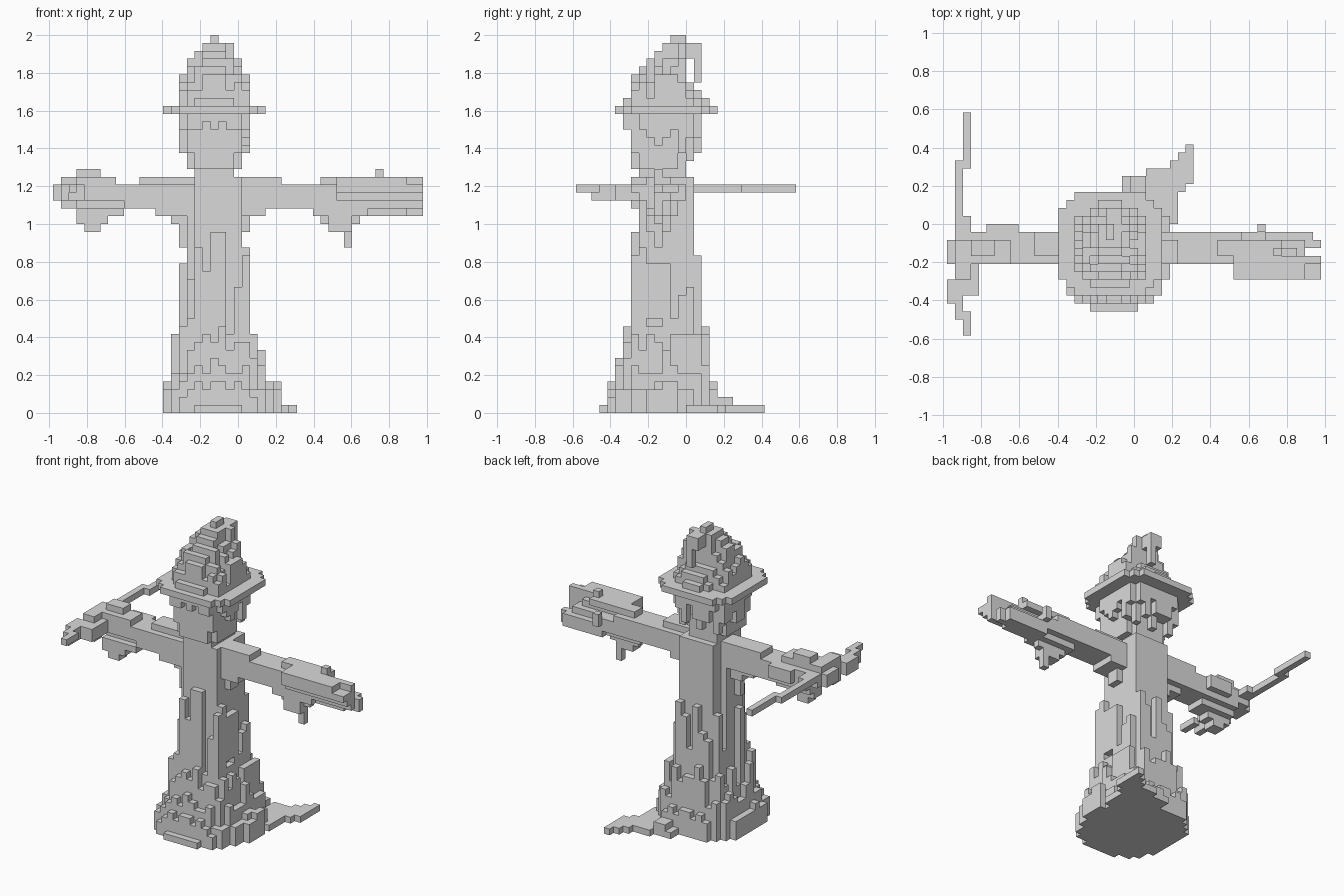
import bpy, bmesh, math, random
from mathutils import Vector

if "Cube" in bpy.data.objects:
    bpy.data.objects.remove(bpy.data.objects["Cube"])

random.seed(7)
S = 1 / 24                                   # block size
ORIGIN = Vector((-23.5 * S, -14 * S, 0))
grey = bpy.data.materials.new("stone_grey")
grey.diffuse_color = (0.7, 0.7, 0.7, 1)
grey.use_nodes = True
grey.node_tree.nodes["Principled BSDF"].inputs["Base Color"].default_value = grey.diffuse_color
parts = {}


def box(x0, x1, y0, y1, z0, z1, cut=0):
    """Blocks of a box; cut trims its vertical corners diagonally."""
    out = set()
    for x in range(x0, x1):
        for y in range(y0, y1):
            if min(x - x0, x1 - 1 - x) + min(y - y0, y1 - 1 - y) >= cut:
                out.update((x, y, z) for z in range(z0, z1))
    return out


def boxes(*rows):
    return set().union(*(box(*r) for r in rows))


# Robe: blocky columns that step down around a square trunk
robe = set()
steps = [30, 21, 11, 7, 4, 2, 1, 1, 1]
for x in range(14, 29):
    for y in range(3, 18):
        if (x - 20.5) ** 2 + (y - 10.3) ** 2 > 60:
            continue
        dx = max((18 - x) * 0.9, (x - 23) * 0.9, 0)
        dy = max(8 - y, (y - 14) * 1.2, 0)
        d = math.hypot(dx, dy)
        h = steps[min(8, round(d + 0.15 * (dx > 0 and dy > 0)))]
        if d > 0:
            h = max(1, round(h * random.uniform(0.45 if d < 2 else 0.7, 1.0)))
        if y == 3:
            h = 1
        robe |= box(x, x + 1, y, y + 1, 0, h)
robe |= boxes((17, 18, 9, 13, 14, 26), (24, 25, 9, 12, 12, 19), (16, 17, 10, 11, 0, 19),
              (20, 22, 7, 8, 0, 23), (20, 21, 15, 16, 0, 20), (18, 19, 15, 16, 0, 15),
              (25, 26, 9, 10, 0, 10), (26, 27, 11, 12, 0, 8), (20, 21, 5, 6, 0, 7),
              (15, 16, 9, 10, 0, 10), (21, 22, 16, 17, 0, 9))
parts["robe"] = robe

# Trailing hem of the robe
parts["robe_train"] = boxes((22, 25, 16, 20, 0, 1), (25, 28, 15, 21, 0, 1), (28, 29, 14, 22, 0, 1),
                            (29, 30, 18, 23, 0, 1), (30, 31, 19, 24, 0, 1), (23, 25, 18, 20, 1, 2))

# Neck, head and beard
parts["neck"] = box(18, 23, 8, 14, 30, 32)
parts["head"] = boxes((18, 23, 7, 14, 31, 33), (17, 24, 8, 13, 31, 33), (17, 24, 7, 14, 33, 38))

# Hair: locks of uneven length hanging below the brim
hair = set()
for y in range(8, 15):
    hair |= box(16, 17, y, y + 1, random.randint(33, 36), 38)
    hair |= box(24, 25, y, y + 1, random.randint(33, 36), 38)
for x in range(17, 24):
    hair |= box(x, x + 1, 14, 15, random.randint(32, 34), 38)
    hair |= box(x, x + 1, 15, 16, random.randint(32, 36), 38)
    hair |= box(x, x + 1, 6, 7, random.randint(36, 37), 38)
parts["hair"] = hair

# Hat: flat brim, ragged cone and drooping tip
parts["hat_brim"] = box(14, 27, 5, 18, 38, 39, 2)
cone = box(16, 25, 6, 17, 39, 40, 3)
side = [43, 45, 46, 47, 48, 47, 47, 45, 43]              # tops from left to right
depth = [40, 43, 44, 45, 46, 47, 48, 48, 42, 41]         # tops from front to back
for i, hx in enumerate(side):
    for j, hy in enumerate(depth):
        drop = math.hypot(48 - hx, 48 - hy)
        if abs(i - 4) > 1:
            drop += random.choice((0, 0, 1, 2))
        cone |= box(16 + i, 17 + i, 6 + j, 7 + j, 39, round(48 - drop))
cone |= boxes((16, 17, 10, 11, 39, 43), (24, 25, 11, 12, 39, 43), (20, 22, 7, 8, 39, 43))
parts["hat_cone"] = cone
parts["hat_tip"] = boxes((20, 22, 14, 16, 45, 47), (21, 22, 15, 16, 42, 47))

# Right-hand side arm
parts["arm_right"] = boxes(
    (24, 34, 9, 13, 26, 29), (24, 29, 9, 12, 29, 30), (24, 27, 9, 13, 25, 26),
    (24, 25, 10, 12, 23, 25), (29, 37, 9, 13, 26, 29))

# Right-hand side hand: slanted layers with ragged ends, and a hanging cuff
hand = boxes((34, 42, 10, 12, 29, 30), (41, 42, 10, 11, 29, 31), (33, 40, 9, 12, 25, 26),
             (39, 40, 13, 14, 27, 29), (36, 40, 12, 13, 26, 28))
for z, y0, y1 in ((25, 10, 13), (26, 9, 13), (27, 8, 12), (28, 7, 11), (29, 7, 10)):
    for y in range(y0, y1):
        hand |= box(39 if z == 25 else 36, random.randint(44, 47), y, y + 1, z, z + 1)
hand |= boxes((44, 47, 7, 8, 28, 29), (44, 47, 9, 10, 27, 30), (44, 47, 11, 12, 25, 27))
parts["hand_right"] = hand
parts["cuff_right"] = boxes((34, 39, 10, 11, 24, 25), (35, 38, 9, 11, 23, 25),
                            (37, 38, 10, 11, 21, 23))

# Left-hand side arm and hand
parts["arm_left"] = boxes(
    (9, 18, 9, 13, 26, 29), (11, 18, 10, 13, 29, 30), (13, 18, 9, 12, 25, 26),
    (15, 18, 10, 12, 24, 25), (16, 18, 10, 11, 21, 24))
parts["hand_left"] = boxes(
    (0, 9, 9, 12, 27, 29), (3, 9, 10, 13, 26, 29), (5, 9, 12, 14, 27, 29),
    (1, 8, 9, 12, 29, 30), (3, 6, 10, 12, 30, 31), (3, 9, 9, 12, 25, 26),
    (3, 7, 9, 11, 24, 25), (4, 6, 9, 11, 23, 24), (1, 3, 9, 13, 27, 29))

# Claw reaching forward and thin rod pointing back
parts["claw"] = boxes((2, 3, 0, 3, 28, 29), (1, 2, 2, 5, 27, 29), (0, 2, 4, 7, 27, 29),
                      (2, 4, 5, 9, 27, 29), (1, 3, 7, 9, 26, 30))
parts["rod"] = boxes((1, 3, 12, 15, 28, 29), (1, 2, 15, 22, 28, 29), (2, 3, 21, 28, 28, 29))

# Mesh only the outer block sides of each part
SIDES = {(1, 0, 0): ((1, 0, 0), (1, 1, 0), (1, 1, 1), (1, 0, 1)),
         (-1, 0, 0): ((0, 0, 0), (0, 0, 1), (0, 1, 1), (0, 1, 0)),
         (0, 1, 0): ((0, 1, 0), (0, 1, 1), (1, 1, 1), (1, 1, 0)),
         (0, -1, 0): ((0, 0, 0), (1, 0, 0), (1, 0, 1), (0, 0, 1)),
         (0, 0, 1): ((0, 0, 1), (1, 0, 1), (1, 1, 1), (0, 1, 1)),
         (0, 0, -1): ((0, 0, 0), (0, 1, 0), (1, 1, 0), (1, 0, 0))}
filled = set().union(*parts.values())
used = set()
for name, cells in parts.items():
    cells = cells - used
    used |= cells
    bm = bmesh.new()
    verts = {}
    for c in sorted(cells):
        for n, corners in SIDES.items():
            if tuple(a + b for a, b in zip(c, n)) in filled:
                continue
            face = []
            for q in corners:
                p = tuple(a + b for a, b in zip(c, q))
                if p not in verts:
                    verts[p] = bm.verts.new(ORIGIN + Vector(p) * S)
                face.append(verts[p])
            bm.faces.new(face)
    mesh = bpy.data.meshes.new(name)
    bm.to_mesh(mesh)
    bm.free()
    mesh.materials.append(grey)
    bpy.context.collection.objects.link(bpy.data.objects.new(name, mesh))
